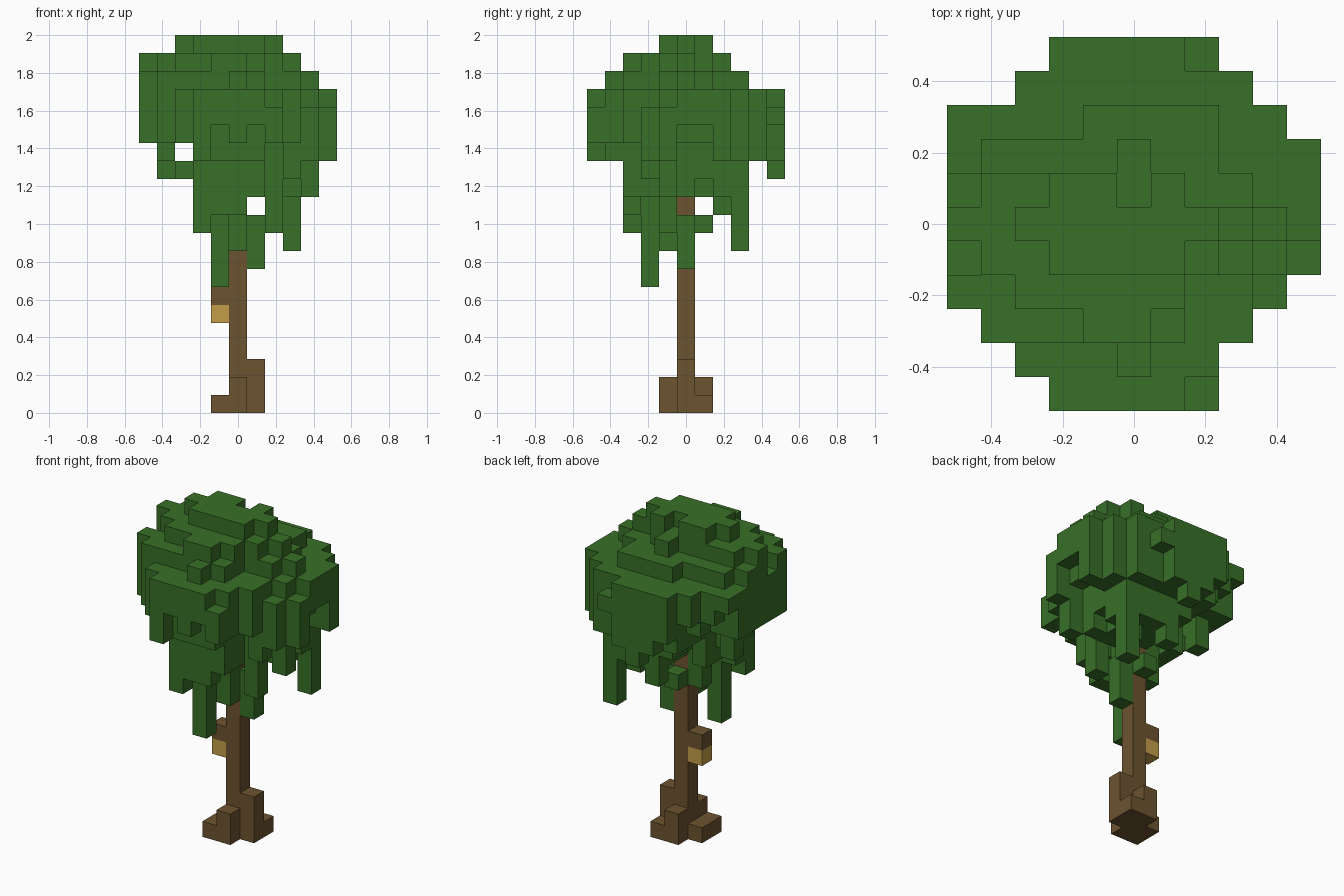
import bpy, bmesh
from mathutils import Vector

cube = bpy.data.objects.get("Cube")
if cube:
    bpy.data.objects.remove(cube)

UNIT = 2 / 21  # edge of one block


def material(name, rgb):
    mat = bpy.data.materials.new(name)
    mat.use_nodes = True
    mat.diffuse_color = (*rgb, 1)
    mat.node_tree.nodes["Principled BSDF"].inputs["Base Color"].default_value = (*rgb, 1)
    return mat


def block(x0, x1, y0, y1, z0, z1):
    """Grid cells of a box, all bounds inclusive."""
    return {(x, y, z) for x in range(x0, x1 + 1)
            for y in range(y0, y1 + 1) for z in range(z0, z1 + 1)}


def column(x, y, z0, z1):
    return block(x, x, y, y, z0, z1)


def build(name, cells, mat):
    """Turn grid cells into a mesh holding only the exposed faces."""
    bm = bmesh.new()
    for cell in sorted(cells):
        centre = Vector(cell) + Vector((0, 0, 0.5))
        for axis in range(3):
            for sign in (-1, 1):
                normal = Vector((0, 0, 0))
                normal[axis] = sign
                if tuple(int(c + n) for c, n in zip(cell, normal)) in cells:
                    continue
                u = Vector((0, 0, 0))
                u[(axis + 1) % 3] = 0.5
                v = normal.cross(u)
                mid = centre + normal / 2
                corners = (mid - u - v, mid + u - v, mid + u + v, mid - u + v)
                bm.faces.new([bm.verts.new(c * UNIT) for c in corners])
    bmesh.ops.remove_doubles(bm, verts=bm.verts, dist=UNIT / 100)
    mesh = bpy.data.meshes.new(name)
    bm.to_mesh(mesh)
    bm.free()
    mesh.materials.append(mat)
    obj = bpy.data.objects.new(name, mesh)
    bpy.context.collection.objects.link(obj)
    return obj


leaf = material("leaf green", (0.04, 0.162, 0.021))
bark = material("bark brown", (0.15, 0.087, 0.03))
honey = material("honey yellow", (0.54, 0.34, 0.065))

# Canopy outline: a chamfered square with a few uneven corners
span = range(-5, 6)
outline = {(x, y) for x in span for y in span if abs(x) + abs(y) <= 7}
outline -= {(5, -2), (4, -3), (3, -4)}
outline.add((-5, 3))

# Canopy top: stepped terraces, listed as x and y ranges for each height
top = {p: 18 for p in outline}
terraces = {
    17: [(2, 2, 5, 5), (2, 2, -5, -5), (4, 4, -2, -2), (5, 5, -1, -1)],
    19: [(-4, 1, -3, 2), (-1, 2, 3, 3), (2, 3, 1, 1), (2, 2, 2, 2), (-5, -4, -2, -2),
         (0, 0, -4, -4), (-5, -5, 1, 1), (3, 3, -1, -1), (4, 4, 0, 0)],
    20: [(-4, -3, -1, 1), (-5, -5, 0, 0), (-3, 1, -2, -2), (-1, 0, -3, -3),
         (0, 0, 1, 2), (2, 2, -1, -1), (3, 3, 0, 0)],
    21: [(-2, 1, -1, 0), (-2, -1, 1, 1), (1, 1, 1, 1), (-3, -3, 0, 0), (2, 2, 0, 0)],
}
for height, boxes in terraces.items():
    for box in boxes:
        for x, y, _ in block(*box, 0, 0):
            top[x, y] = height


# Canopy underside: lower toward the trunk, with hanging strands and notches
def underside(x, y):
    if x <= -3:
        return 15
    return max(12, min(14, max(abs(x), abs(y)) + 10))


bottom = {p: underside(*p) for p in outline}
strands = {
    7: [(-1, -2)], 9: [(3, 3), (0, -1)], 10: [(-2, -3), (2, -1), (-1, 0)],
    11: [(-1, -3), (0, -3), (-2, -2), (2, 2), (0, 3)],
    12: [(1, -3), (3, 0), (4, -1), (3, 2), (2, 3), (1, 3)],
    13: [(-4, 1), (0, 5), (-1, 1), (-1, 2), (1, -1)],
    14: [(-2, 2), (-2, 3), (-4, 0)],
    15: [(0, -5), (-2, 5), (4, 0), (4, 1), (2, -5), (2, -4), (2, -3), (3, -3), (2, -2)],
    16: [(-1, -5), (1, -5), (5, 0), (5, 1), (2, 5), (-4, 3), (-3, 4)],
    17: [(-5, 3)],
}
for height, spots in strands.items():
    for spot in spots:
        bottom[spot] = height

canopy = set()
for x, y in outline:
    canopy |= column(x, y, bottom[x, y], top[x, y] - 1)
canopy |= column(-3, 0, 13, 13)
build("canopy", canopy, leaf)

# Leaf cluster clinging to the trunk
build("low_leaves", column(1, 0, 8, 10) | column(0, 1, 10, 10), leaf)

# Trunk with flared roots and a branch stub
trunk = column(0, 0, 0, 11) | column(-1, 0, 6, 6)
roots = ((-1, 0, 1), (-1, -1, 1), (1, 0, 3), (0, -1, 2), (0, 1, 2), (1, 1, 1))
for x, y, height in roots:
    trunk |= column(x, y, 0, height - 1)
build("trunk", trunk, bark)

# Hive under the branch stub
build("hive", column(-1, 0, 5, 5), honey)
